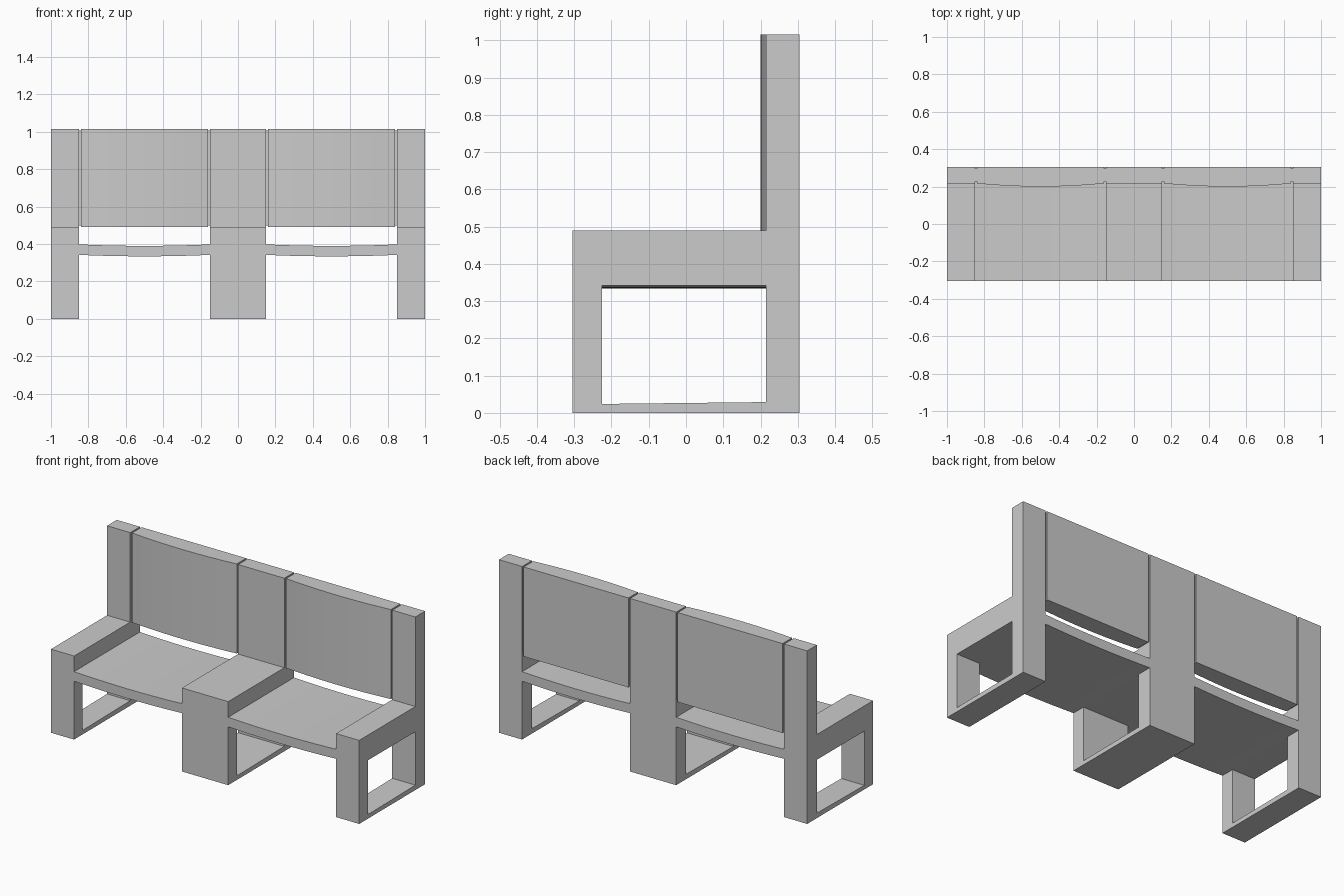
import bpy, bmesh

if "Cube" in bpy.data.objects:
    bpy.data.objects.remove(bpy.data.objects["Cube"])

N = 10  # segments across each gently curved panel


def prism(name, pts, axis, a, b):
    """Extrude a closed 2D outline along an axis from a to b."""
    place = {"x": lambda p, t: (t, p[0], p[1]),
             "y": lambda p, t: (p[0], t, p[1]),
             "z": lambda p, t: (p[0], p[1], t)}[axis]
    bm = bmesh.new()
    lo = [bm.verts.new(place(p, a)) for p in pts]
    hi = [bm.verts.new(place(p, b)) for p in pts]
    n = len(pts)
    bm.faces.new(lo)
    bm.faces.new(hi)
    for i in range(n):
        j = (i + 1) % n
        bm.faces.new((lo[i], lo[j], hi[j], hi[i]))
    bmesh.ops.recalc_face_normals(bm, faces=bm.faces)
    mesh = bpy.data.meshes.new(name)
    bm.to_mesh(mesh)
    bm.free()
    obj = bpy.data.objects.new(name, mesh)
    bpy.context.collection.objects.link(obj)
    return obj


def bow(x0, x1, base, depth):
    """Points of a shallow parabola that dips by depth at mid-span."""
    ts = [i / N for i in range(N + 1)]
    return [(x0 + (x1 - x0) * t, base - depth * 4 * t * (1 - t)) for t in ts]


# Side frame: one outline from two L shapes would need a hole, so bridge two loops
def side_frame(name, x0, x1):
    outer = [(-.305, 0), (.305, 0), (.305, .49), (.305, 1.015),
             (.215, 1.015), (.215, .49), (-.305, .49)]
    hole = [(-.225, .024), (.215, .029), (.215, .342), (-.225, .342)]
    bm = bmesh.new()
    rings = []
    for x in (x0, x1):
        o = [bm.verts.new((x, y, z)) for y, z in outer]
        h = [bm.verts.new((x, y, z)) for y, z in hole]
        rings.append((o, h))
        for f in ([o[0], o[1], h[1], h[0]], [o[1], o[2], h[2], h[1]],
                  [o[2], o[5], o[6], h[3], h[2]], [o[6], o[0], h[0], h[3]],
                  [o[2], o[3], o[4], o[5]]):
            bm.faces.new(f)
    for k in (0, 1):
        a, b = rings[0][k], rings[1][k]
        for i in range(len(a)):
            j = (i + 1) % len(a)
            bm.faces.new((a[i], a[j], b[j], b[i]))
    bmesh.ops.recalc_face_normals(bm, faces=bm.faces)
    mesh = bpy.data.meshes.new(name)
    bm.to_mesh(mesh)
    bm.free()
    bpy.context.collection.objects.link(bpy.data.objects.new(name, mesh))


side_frame("left_frame", -1, -.85)
side_frame("middle_frame", -.15, .15)
side_frame("right_frame", .85, 1)

for side, s in (("left", -.5), ("right", .5)):
    x0, x1 = s - .35, s + .35
    # Sagging seat slab
    top = bow(x0, x1, .398, .008)
    bottom = bow(x0, x1, .342, .008)
    prism(side + "_seat", top + bottom[::-1], "y", -.305, .305)
    # Backrest panel, bowed toward the front
    p0, p1 = x0 + .01, x1 - .01
    prism(side + "_backrest", bow(p0, p1, .217, .017) + [(p1, .305), (p0, .305)],
          "z", .49, 1.015)
    # Recessed joints between panel and posts
    for end, a, b in (("outer", x0, p0), ("inner", p1, x1)):
        prism(side + "_joint_" + end, [(a, .226), (b, .226), (b, .297), (a, .297)],
              "z", .498, 1.007)
